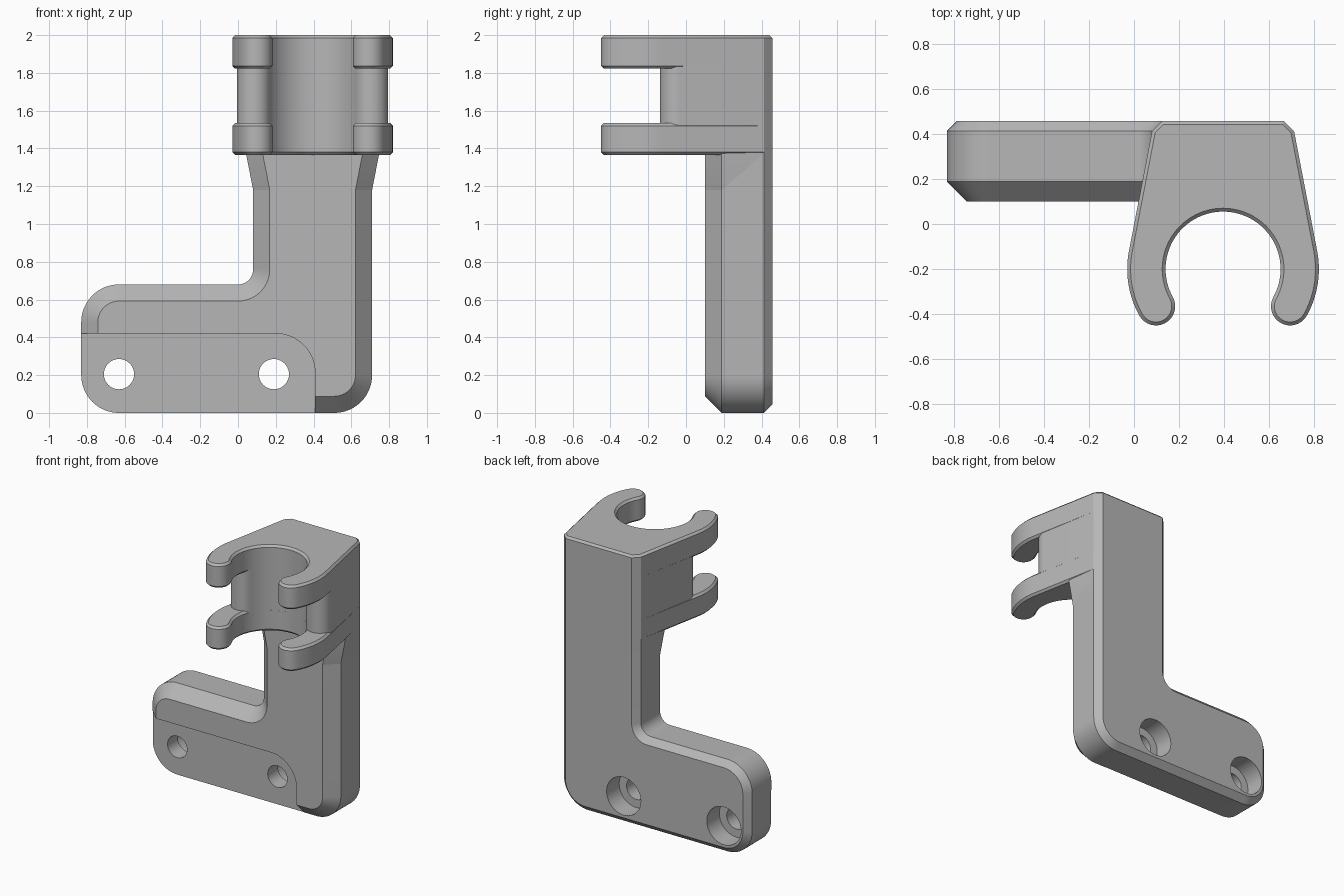
import bpy
import bmesh
from math import radians, cos, sin
from mathutils import Vector

if "Cube" in bpy.data.objects:
    bpy.data.objects.remove(bpy.data.objects["Cube"], do_unlink=True)

GREY = (0.47, 0.47, 0.47, 1)
grey = bpy.data.materials.new("grey plastic")
grey.use_nodes = True
grey.diffuse_color = GREY
grey.node_tree.nodes["Principled BSDF"].inputs["Base Color"].default_value = GREY


def arc(cx, cy, r, start, end, n=16):
    angles = [radians(start + (end - start) * i / n) for i in range(n + 1)]
    return [(cx + r * cos(a), cy + r * sin(a)) for a in angles]


def inset(outline, d):
    """Move a counter-clockwise outline inwards by d with mitred corners."""
    pts = [Vector(p) for p in outline]
    result = []
    for i, p in enumerate(pts):
        before = (p - pts[i - 1]).normalized()
        after = (pts[(i + 1) % len(pts)] - p).normalized()
        n1, n2 = Vector((-before.y, before.x)), Vector((-after.y, after.x))
        result.append(tuple(p + (n1 + n2) * d / (1 + n1.dot(n2))))
    return result


def loft(name, layers, along="z"):
    """Skin equal-length outlines, each given as (outline, level), and cap them."""
    bm = bmesh.new()
    rings = []
    for outline, level in layers:
        rings.append([bm.verts.new((u, v, level) if along == "z" else (u, level, v))
                      for u, v in outline])
    for low, high in zip(rings, rings[1:]):
        for i in range(len(low)):
            j = (i + 1) % len(low)
            bm.faces.new((low[i], low[j], high[j], high[i]))
    bm.faces.new(rings[0])
    bm.faces.new(rings[-1])
    bmesh.ops.recalc_face_normals(bm, faces=bm.faces)
    mesh = bpy.data.meshes.new(name)
    bm.to_mesh(mesh)
    bm.free()
    obj = bpy.data.objects.new(name, mesh)
    mesh.materials.append(grey)
    bpy.context.collection.objects.link(obj)
    return obj


def activate(obj):
    bpy.ops.object.select_all(action="DESELECT")
    obj.select_set(True)
    bpy.context.view_layer.objects.active = obj


def cut(target, cutter):
    cutter.hide_render = True
    mod = target.modifiers.new("cut", "BOOLEAN")
    mod.operation = "DIFFERENCE"
    mod.solver = "EXACT"
    mod.object = cutter
    activate(target)
    bpy.ops.object.modifier_apply(modifier=mod.name)
    bpy.data.objects.remove(cutter, do_unlink=True)


# L-shaped bracket with a wide front chamfer and a narrow back one
FRONT, BACK = 0.10, 0.457
ell = (arc(-0.63, 0.2, 0.2, 180, 270) + arc(0.51, 0.2, 0.2, 270, 360)
       + [(0.71, 1.5), (0.08, 1.5)]
       + arc(0, 0.76, 0.08, 0, -90) + arc(-0.63, 0.48, 0.2, 90, 180))
bracket = loft("bracket", [(inset(ell, 0.088), FRONT), (ell, 0.188),
                           (ell, 0.412), (inset(ell, 0.045), BACK)], along="y")

# Recessed mounting pad on the front
pad = [(-1, -0.2), (0.408, -0.2)] + arc(0.2, 0.212, 0.208, 0, 90) + [(-1, 0.42)]
cut(bracket, loft("pad_cutter", [(pad, 0), (pad, 0.19)], along="y"))

# Counterbored screw holes
for x in (-0.63, 0.19):
    for radius, start in ((0.08, 0), (0.14, 0.31)):
        circle = arc(x, 0.205, radius, 0, 360, 40)[:-1]
        cut(bracket, loft("hole_cutter", [(circle, start), (circle, 0.6)], along="y"))

# Clip geometry shared by both prongs and the middle
CX, CY, BORE, TIP = 0.395, -0.2, 0.255, 0.085
BACK_EDGE = [(0.125, BACK), (0.08, 0.412)]


def mirrored(half):
    return half + [(2 * CX - x, y) for x, y in reversed(half[:-1])]


def on_ring(r, angle):
    return CX + r * cos(radians(angle)), CY + r * sin(radians(angle))


# Prongs: long rounded hooks, chamfered above and below
prong = mirrored(BACK_EDGE + arc(CX, CY, BORE + 2 * TIP, 169, 209)
                 + arc(*on_ring(BORE + TIP, 209), TIP, 209, 389)[1:]
                 + arc(CX, CY, BORE, 209, 90, 32)[1:])
C = 0.015
parts = [bracket]
for name, low, high in (("lower_prong", 1.365, 1.535), ("upper_prong", 1.822, 2.0)):
    small = inset(prong, C)
    parts.append(loft(name, [(small, low), (prong, low + C),
                             (prong, high - C), (small, high)]))

# Middle of the clip: short rounded arms joining the prongs
MID = 0.09
middle = mirrored(BACK_EDGE + arc(*on_ring(BORE + MID, 154), MID, 169, 334)
                  + arc(CX, CY, BORE, 154, 90, 24)[1:])
parts.append(loft("clip_middle", [(middle, 1.515), (middle, 1.842)]))

# Column neck flaring out to meet the clip
def neck(flare):
    half = [(0.08, 0.41), (0.08 - flare, 0.188), (0.168 - flare, FRONT), (CX, FRONT)]
    return mirrored(half)


parts.append(loft("neck", [(neck(0), 1.18), (neck(0.037), 1.37), (neck(0.037), 1.4)]))

for part in parts:
    activate(part)
    bpy.ops.object.shade_smooth_by_angle(angle=radians(30))
